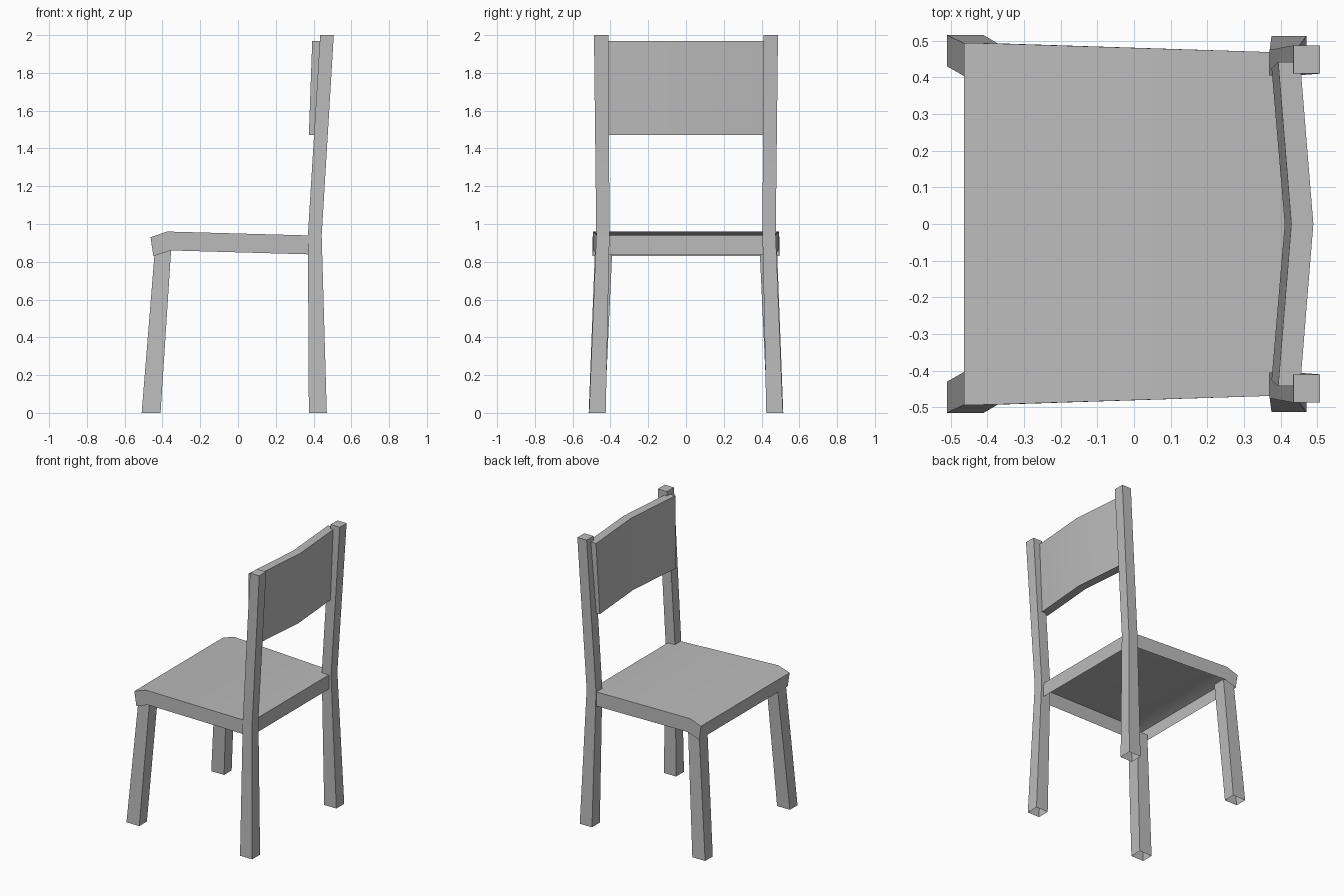
import bpy
import bmesh
import math

cube = bpy.data.objects.get("Cube")
if cube:
    bpy.data.objects.remove(cube, do_unlink=True)

grey = bpy.data.materials.new("light grey")
grey.use_nodes = True
COLOUR = (0.5, 0.5, 0.5, 1)
grey.diffuse_color = COLOUR
grey.node_tree.nodes["Principled BSDF"].inputs["Base Color"].default_value = COLOUR


def loft(name, rings, cap_start=True, cap_end=True, wrap=True):
    """Join equal rings of points with quads, with optional end caps."""
    bm = bmesh.new()
    rows = [[bm.verts.new(p) for p in ring] for ring in rings]
    for a, b in zip(rows, rows[1:]):
        n = len(a)
        for i in range(n if wrap else n - 1):
            j = (i + 1) % n
            bm.faces.new((a[i], a[j], b[j], b[i]))
    if cap_start:
        bm.faces.new(rows[0][::-1])
    if cap_end:
        bm.faces.new(rows[-1])
    bmesh.ops.recalc_face_normals(bm, faces=bm.faces)
    mesh = bpy.data.meshes.new(name)
    bm.to_mesh(mesh)
    bm.free()
    obj = bpy.data.objects.new(name, mesh)
    bpy.context.collection.objects.link(obj)
    mesh.materials.append(grey)
    bpy.ops.object.select_all(action='DESELECT')
    obj.select_set(True)
    bpy.context.view_layer.objects.active = obj
    bpy.ops.object.shade_smooth_by_angle(angle=math.radians(30))
    return obj


def post(name, side, sections):
    """Square bar through sections (z, x0, x1, y0, y1), open at the foot."""
    rings = [[(x0, side * y0, z), (x1, side * y0, z),
              (x1, side * y1, z), (x0, side * y1, z)]
             for z, x0, x1, y0, y1 in sections]
    loft(name, rings, cap_start=False)


# Legs: splayed front pair, and rear pair that bends into the back posts
for label, side in (("left", 1), ("right", -1)):
    post("front_leg_" + label, side, [(0, -0.51, -0.41, 0.43, 0.515),
                                      (0.865, -0.44, -0.354, 0.39, 0.482)])
    post("back_post_" + label, side, [(0, 0.375, 0.47, 0.425, 0.513),
                                      (0.94, 0.37, 0.443, 0.405, 0.475),
                                      (2, 0.435, 0.507, 0.41, 0.487)])

# Seat: shell with a drooping front lip, open underneath
# Each section holds top x, z, bottom x, z and the half width
seat_profile = [(-0.463, 0.93, -0.448, 0.83, 0.494),
                (-0.375, 0.96, -0.355, 0.86, 0.492),
                (0.425, 0.938, 0.425, 0.838, 0.467)]
seat_rings = [[(bx, -w, bz), (tx, -w, tz), (tx, w, tz), (bx, w, bz)]
              for tx, tz, bx, bz, w in seat_profile]
loft("seat", seat_rings, wrap=False)

# Backrest: slightly leaning panel with a shallow bend in the middle
rest_rings = []
for side, bow in ((-1, 0), (0, 0.036), (1, 0)):
    low, high = side * 0.425, side * 0.442
    rest_rings.append([(0.375 + bow, low, 1.47), (0.435 + bow, low, 1.47),
                       (0.453 + bow, high, 1.97), (0.393 + bow, high, 1.97)])
loft("backrest", rest_rings)
